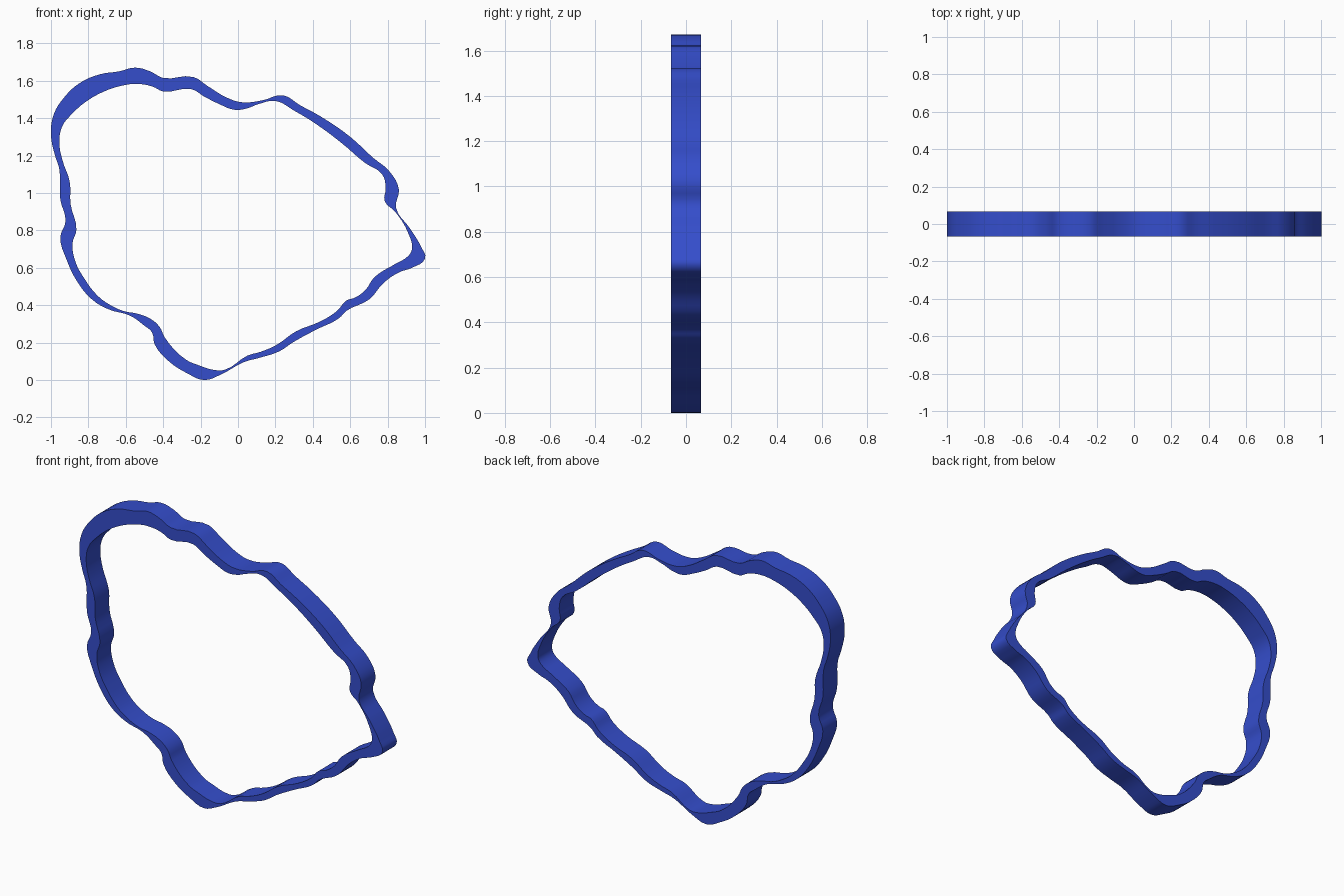
import bpy, math

# Wavy outline of the band, clockwise from the top (x, z)
OUTER = [(-.55,1.67),(-.47,1.65),(-.40,1.615),(-.24,1.62),(-.16,1.57),(-.06,1.51),(.02,1.485),
    (.13,1.495),(.24,1.522),(.33,1.47),(.44,1.41),(.60,1.30),(.72,1.19),(.81,1.115),(.86,1.02),
    (.845,.92),(.92,.81),(.98,.71),(1.0,.65),(.93,.60),(.86,.575),(.78,.52),(.70,.43),
    (.58,.37),(.54,.33),(.42,.27),(.30,.205),(.22,.153),(.12,.12),(.03,.095),(-.09,.03),
    (-.18,0),(-.27,.035),(-.37,.10),(-.445,.19),(-.46,.255),(-.50,.29),(-.58,.345),(-.69,.377),
    (-.78,.43),(-.86,.527),(-.917,.645),(-.95,.762),(-.922,.85),(-.95,.965),(-.955,1.126),
    (-.98,1.206),(-1.0,1.313),(-.985,1.42),(-.93,1.51),(-.85,1.585),(-.74,1.634),(-.635,1.65)]
INNER = [(-.55,1.583),(-.46,1.57),(-.40,1.543),(-.25,1.555),(-.18,1.515),(-.10,1.475),(-.02,1.445),
    (.04,1.45),(.11,1.475),(.20,1.492),(.30,1.44),(.40,1.38),(.55,1.27),(.68,1.16),(.77,1.10),
    (.79,1.03),(.785,.955),(.84,.90),(.91,.785),(.93,.70),(.91,.663),(.84,.62),(.73,.55),
    (.68,.48),(.625,.44),(.58,.425),(.53,.37),(.44,.313),(.31,.26),(.21,.19),(.125,.152),
    (.05,.13),(-.07,.055),(-.135,.055),(-.205,.077),(-.28,.11),(-.39,.225),(-.42,.285),(-.47,.328),
    (-.54,.355),(-.61,.368),(-.69,.405),(-.75,.45),(-.82,.54),(-.87,.635),(-.885,.73),(-.864,.805),
    (-.895,.94),(-.90,1.06),(-.94,1.18),(-.955,1.27),(-.94,1.355),(-.885,1.425),(-.81,1.49),
    (-.715,1.543),(-.635,1.57)]


def add_loop(curve, pts):
    s = curve.splines.new('BEZIER')
    s.bezier_points.add(len(pts) - 1)
    for p, (x, z) in zip(s.bezier_points, pts):
        p.co = (x, z, 0)
        p.handle_left_type = p.handle_right_type = 'AUTO'
    s.use_cyclic_u = True
    s.resolution_u = 4


# Flat band: outline with a hole, extruded in depth
curve = bpy.data.curves.new("band", 'CURVE')
curve.dimensions = '2D'
curve.fill_mode = 'BOTH'
curve.extrude = 0.067
add_loop(curve, OUTER)
add_loop(curve, INNER)
band = bpy.data.objects.new("wavy_band", curve)
bpy.context.collection.objects.link(band)
band.rotation_euler = (math.pi / 2, 0, 0)
bpy.context.view_layer.objects.active = band
band.select_set(True)
bpy.ops.object.convert(target='MESH')
band = bpy.context.object
bpy.ops.object.transform_apply(location=False, rotation=True, scale=False)
bpy.ops.object.shade_smooth_by_angle(angle=math.radians(35))

# Blue
mat = bpy.data.materials.new("blue")
mat.diffuse_color = (0.035, 0.075, 0.6, 1)
band.data.materials.append(mat)
